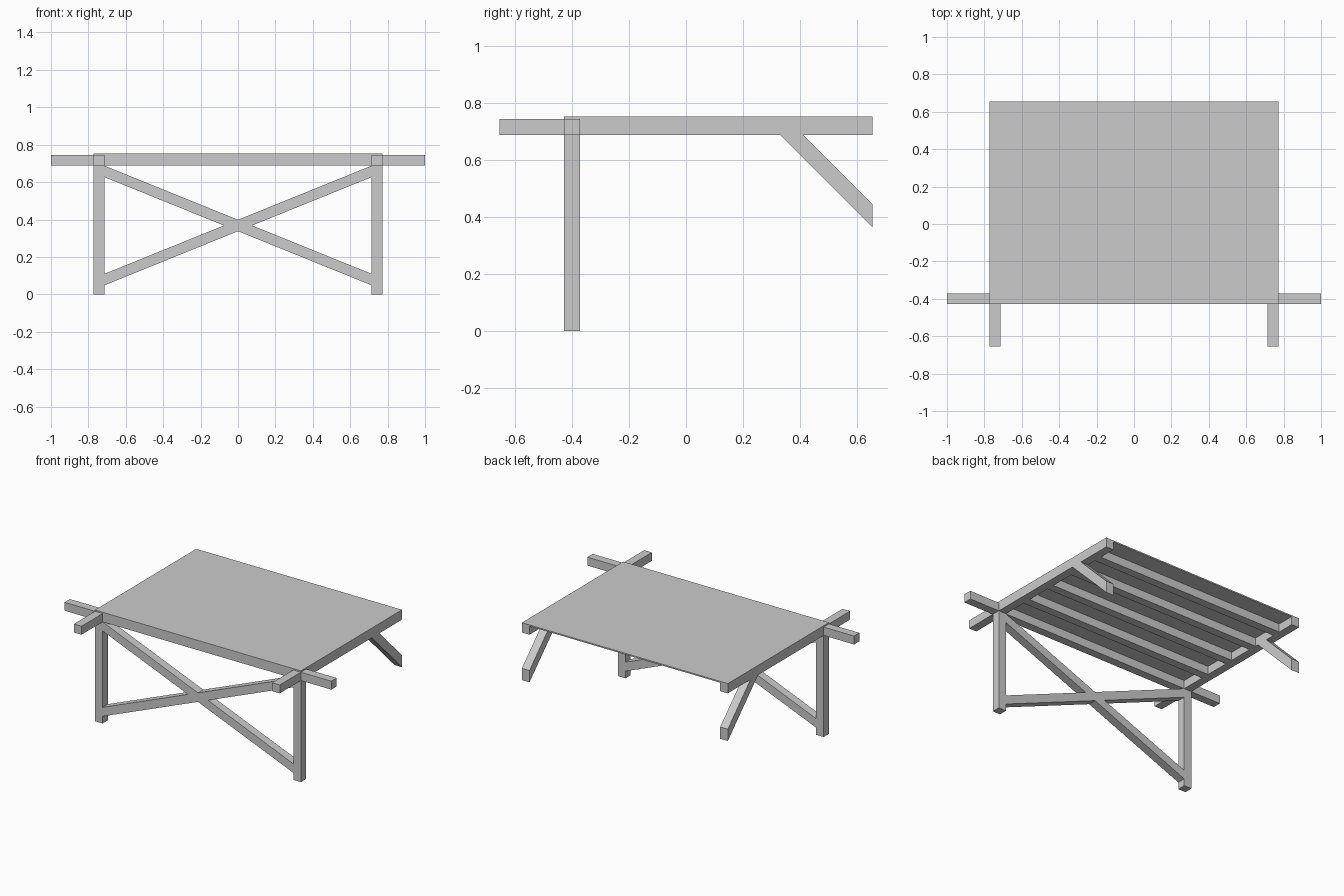
import bpy

if "Cube" in bpy.data.objects:
    bpy.data.objects.remove(bpy.data.objects["Cube"])

W = 0.057          # timber thickness
X0, X1 = 0.715, 0.772
YF = -0.429        # front face of the posts
YB = 0.655         # back end of the table
ZB, ZT = 0.688, 0.745


def prism(name, profile, axis, lo, hi):
    """Extrude a 2D profile (xz when axis is y, yz when axis is x)."""
    def point(p, d):
        return (d, p[0], p[1]) if axis == 'x' else (p[0], d, p[1])
    n = len(profile)
    verts = [point(p, d) for d in (lo, hi) for p in profile]
    faces = [list(range(n))[::-1], list(range(n, 2 * n))]
    faces += [[i, (i + 1) % n, n + (i + 1) % n, n + i] for i in range(n)]
    mesh = bpy.data.meshes.new(name)
    mesh.from_pydata(verts, [], faces)
    if axis == 'y':
        mesh.flip_normals()
    obj = bpy.data.objects.new(name, mesh)
    bpy.context.collection.objects.link(obj)
    return obj


def box(name, x, y, z):
    return prism(name, [(y[0], z[0]), (y[1], z[0]), (y[1], z[1]), (y[0], z[1])],
                 'x', *x)


# Thin top board
box("table_top", (-X1, X1), (YF, YB), (ZT, 0.754))

# Long front beam that sticks out at both sides
box("front_beam", (-1, 1), (YF, YF + W), (ZB, ZT))

# Slats under the top, between the side beams
for i in range(1, 5):
    y = YF + i * 0.227
    box(f"slat_{i}", (-X0, X0), (y, y + W), (ZB, ZT))

for side, s in (("left", -1), ("right", 1)):
    xs = sorted((s * X0, s * X1))
    # Side beam, front post and sloping back brace
    box(f"{side}_side_beam", xs, (-YB, YB), (ZB, ZT))
    box(f"{side}_post", xs, (YF, YF + W), (0, ZB))
    prism(f"{side}_brace", [(0.331, ZB), (YB, 0.365), (YB, 0.445), (0.412, ZB)],
          'x', *xs)
    # Diagonal of the front cross
    profile = [(-X0, 0.627), (X0, 0.048), (X0, 0.109), (-X0, ZB)]
    if s > 0:
        profile = [(-x, z) for x, z in profile][::-1]
    prism(f"{side}_cross_bar", profile, 'y', YF, YF + W)
